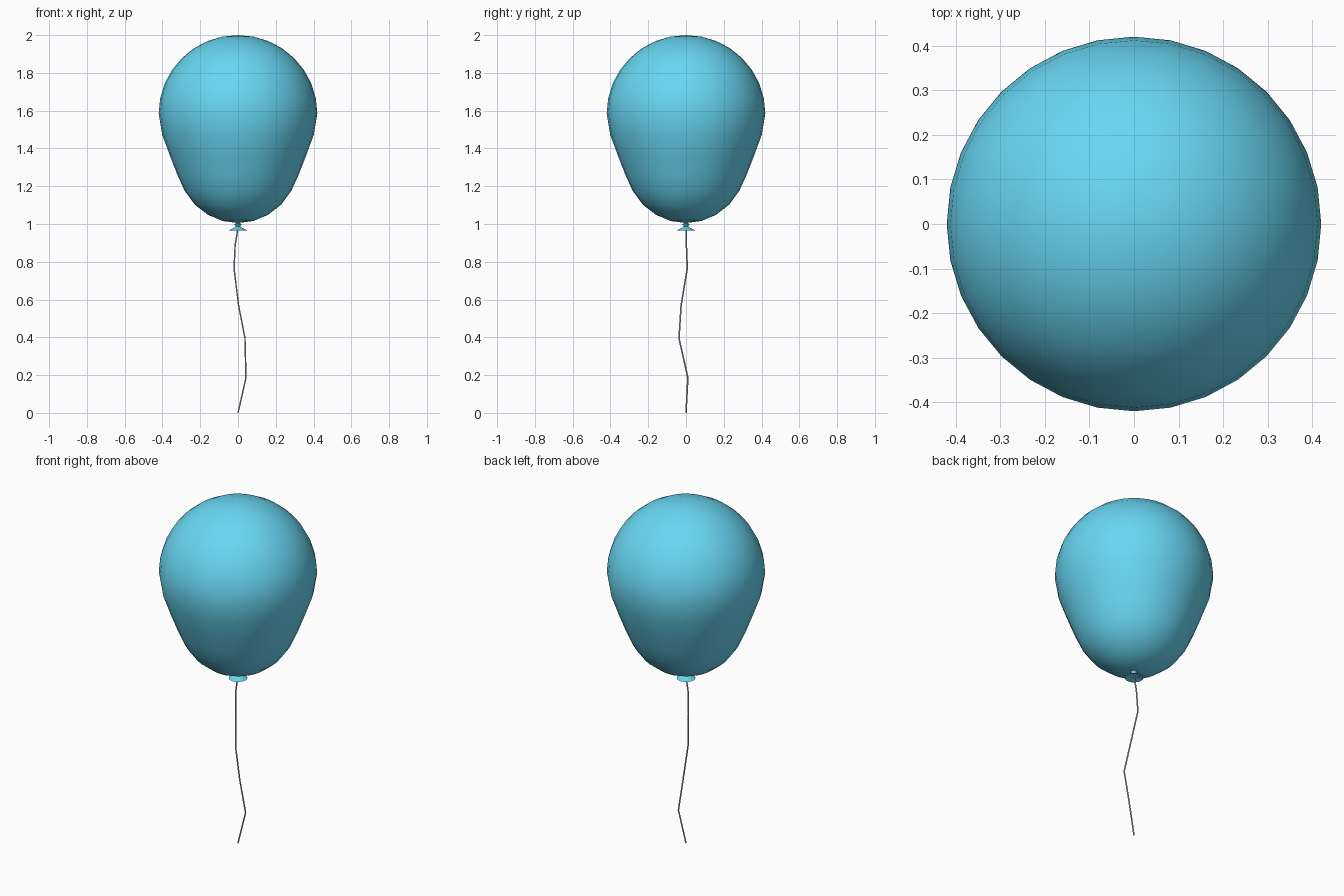
import bpy, bmesh
from math import sin, cos, pi

if "Cube" in bpy.data.objects:
    bpy.data.objects.remove(bpy.data.objects["Cube"])

blue = bpy.data.materials.new("balloon_blue")
blue.diffuse_color = (0.14, 0.68, 0.9, 1)
blue.use_nodes = True
blue.node_tree.nodes["Principled BSDF"].inputs["Base Color"].default_value = blue.diffuse_color


def lathe(name, profile, sides):
    """Revolve (radius, z) points around the z axis."""
    bm = bmesh.new()
    verts = [bm.verts.new((r, 0, z)) for r, z in profile]
    edges = [bm.edges.new(pair) for pair in zip(verts, verts[1:])]
    bmesh.ops.spin(bm, geom=verts + edges, cent=(0, 0, 0), axis=(0, 0, 1),
                   angle=2 * pi, steps=sides, use_duplicate=False)
    bmesh.ops.remove_doubles(bm, verts=bm.verts, dist=0.0005)
    bmesh.ops.recalc_face_normals(bm, faces=bm.faces)
    mesh = bpy.data.meshes.new(name)
    bm.to_mesh(mesh)
    bm.free()
    obj = bpy.data.objects.new(name, mesh)
    bpy.context.collection.objects.link(obj)
    mesh.materials.append(blue)
    bpy.ops.object.select_all(action='DESELECT')
    obj.select_set(True)
    bpy.context.view_layer.objects.active = obj
    bpy.ops.object.shade_smooth_by_angle(angle=0.9)
    return obj


# Balloon body: round top, stretched and slightly tapered bottom
R, MID, TOP, BOTTOM = 0.42, 1.585, 0.415, 0.58
profile = []
for i in range(17):
    t = pi * i / 16
    r, h = R * sin(t), -cos(t)
    if h < 0:
        r *= 1 - 0.08 * sin(pi * h) ** 2
    profile.append((r, MID + h * (BOTTOM if h < 0 else TOP)))
lathe("balloon_body", profile, 32)

# Knot: pinched neck with a hollow flared lip
lathe("balloon_knot", [(0, 1.008), (0.02, 1.0), (0.011, 0.986), (0.05, 0.965),
                       (0.025, 0.972), (0, 0.976)], 16)

# String: gently bent thin tube
path = [(0, 0, 0.98), (-0.015, 0.002, 0.89), (-0.021, 0.007, 0.765),
        (0.003, -0.026, 0.57), (0.037, -0.037, 0.395),
        (0.042, 0.010, 0.185), (0, 0, 0)]
curve = bpy.data.curves.new("string", 'CURVE')
curve.dimensions = '3D'
curve.bevel_depth = 0.004
curve.bevel_resolution = 1
curve.use_fill_caps = True
spline = curve.splines.new('POLY')
spline.points.add(len(path) - 1)
for point, co in zip(spline.points, path):
    point.co = (*co, 1)
string = bpy.data.objects.new("string", curve)
bpy.context.collection.objects.link(string)
